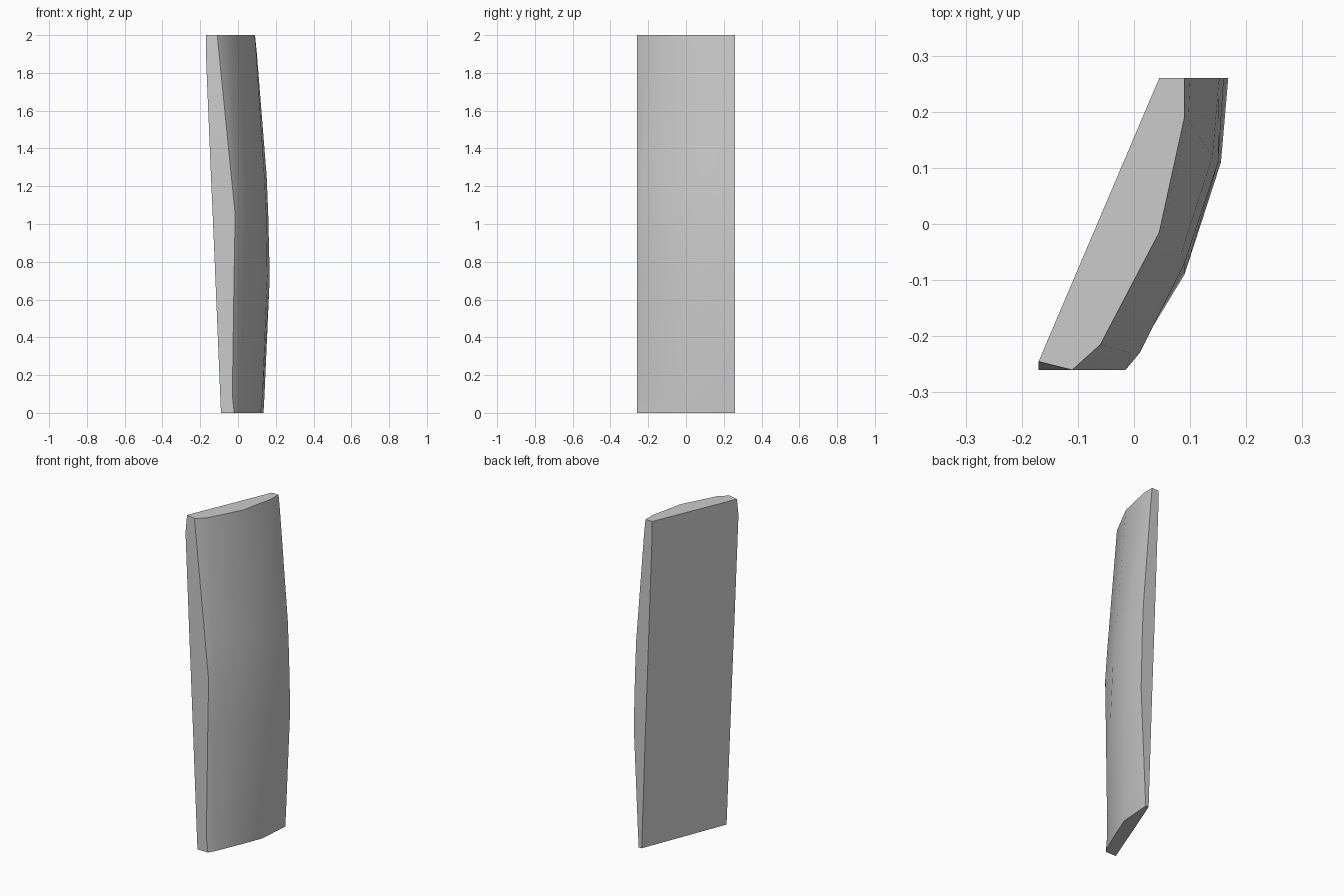
import bpy, bmesh, math

cube = bpy.data.objects.get("Cube")
if cube:
    bpy.data.objects.remove(cube, do_unlink=True)

grey = bpy.data.materials.new("plain grey")
grey.use_nodes = True
colour = (0.6, 0.6, 0.6, 1)
grey.diffuse_color = colour
grey.node_tree.nodes["Principled BSDF"].inputs["Base Color"].default_value = colour

# Cross-sections: height, then corners from front outer, round the bulge, to back outer
sections = [
    (0.00, [(-0.09, -0.26), (-0.02, -0.26), (0.00, -0.23), (0.06, -0.09), (0.12, 0.06), (0.135, 0.26), (0.115, 0.26)]),
    (0.09, [(-0.094, -0.26), (-0.03, -0.26), (0.00, -0.225), (0.065, -0.09), (0.13, 0.08), (0.14, 0.26), (0.112, 0.26)]),
    (0.72, [(-0.12, -0.26), (-0.021, -0.26), (0.005, -0.23), (0.09, -0.09), (0.155, 0.11), (0.168, 0.26), (0.09, 0.26)]),
    (1.05, [(-0.134, -0.26), (-0.015, -0.26), (0.01, -0.23), (0.09, -0.07), (0.15, 0.11), (0.16, 0.26), (0.077, 0.26)]),
    (1.25, [(-0.143, -0.26), (-0.035, -0.26), (-0.005, -0.23), (0.085, -0.05), (0.14, 0.12), (0.152, 0.26), (0.07, 0.26)]),
    (1.90, [(-0.17, -0.26), (-0.10, -0.26), (-0.053, -0.217), (0.05, -0.02), (0.097, 0.185), (0.10, 0.26), (0.046, 0.26)]),
    (2.00, [(-0.17, -0.245), (-0.11, -0.26), (-0.06, -0.215), (0.045, -0.015), (0.09, 0.19), (0.09, 0.26), (0.045, 0.26)]),
]

# Curved slab lofted through the sections and capped
bm = bmesh.new()
rings = [[bm.verts.new((x, y, z)) for x, y in points] for z, points in sections]
for low, high in zip(rings, rings[1:]):
    for i in range(len(low)):
        j = (i + 1) % len(low)
        bm.faces.new((low[i], low[j], high[j], high[i]))
bm.faces.new(rings[0][::-1])
bm.faces.new(rings[-1])
bmesh.ops.recalc_face_normals(bm, faces=bm.faces)
mesh = bpy.data.meshes.new("curved_slab")
bm.to_mesh(mesh)
bm.free()
mesh.materials.append(grey)

slab = bpy.data.objects.new("curved_slab", mesh)
bpy.context.collection.objects.link(slab)
bpy.context.view_layer.objects.active = slab
slab.select_set(True)
bpy.ops.object.shade_smooth_by_angle(angle=math.radians(30))
